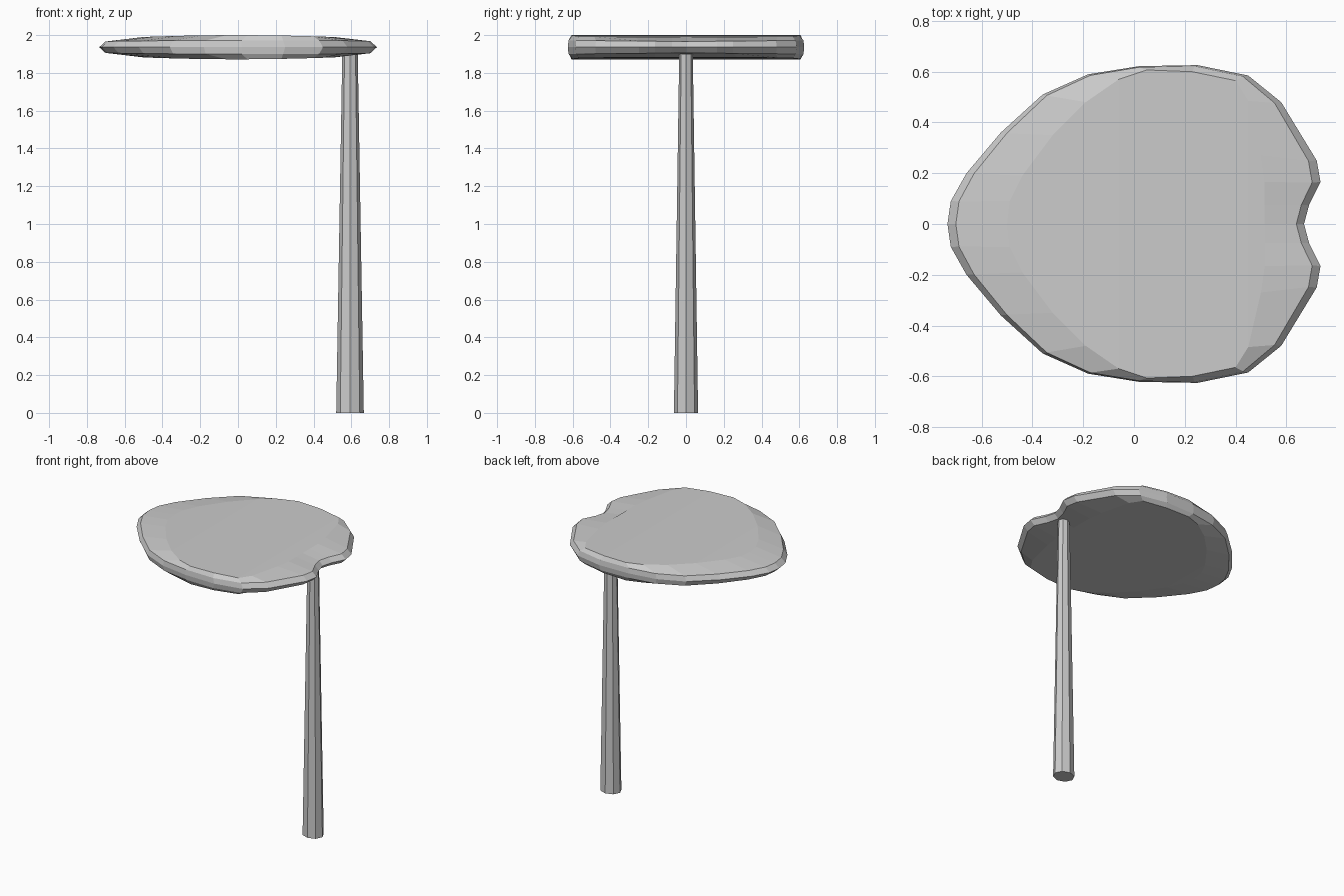
import bpy, bmesh, math

if "Cube" in bpy.data.objects:
    bpy.data.objects.remove(bpy.data.objects["Cube"])

MID_Z = 1.936

# half outlines (y >= 0) running from the leaf tip to the notch
RIM = [(-.735, 0), (-.722, .09), (-.66, .2), (-.525, .36), (-.36, .51), (-.18, .59),
       (.02, .622), (.25, .626), (.45, .585), (.58, .48), (.72, .25), (.735, .165),
       (.69, .075), (.67, 0)]
FACE = [(-.5, 0), (-.49, .09), (-.44, .19), (-.32, .35), (-.19, .48), (-.06, .57),
        (.05, .607), (.23, .6), (.4, .565), (.45, .485), (.5, .27), (.515, .165),
        (.485, .075), (.47, 0)]


def make_object(name, bm):
    bmesh.ops.recalc_face_normals(bm, faces=bm.faces)
    mesh = bpy.data.meshes.new(name)
    bm.to_mesh(mesh)
    bm.free()
    obj = bpy.data.objects.new(name, mesh)
    bpy.context.collection.objects.link(obj)
    return obj


def full_loop(half):
    return half + [(x, -y) for x, y in half[-2:0:-1]]


def bridge(bm, a, b):
    n = len(a)
    for i in range(n):
        j = (i + 1) % n
        bm.faces.new((a[i], a[j], b[j], b[i]))


# Leaf pad: stacked outline rings, gently domed along its length
bm = bmesh.new()
edge = [(x * .955, y * .993) for x, y in RIM]
rings = []
for half, side in ((FACE, -1), (edge, -.5), (RIM, 0), (edge, .5), (FACE, 1)):
    ring = []
    for x, y in full_loop(half):
        if abs(side) == 1:
            h = .064 - .04 * x * x
        else:
            h = .03 + .006 * abs(y) / .62
        s = (side > 0) - (side < 0)
        ring.append(bm.verts.new((x, y, MID_Z + s * h)))
    rings.append(ring)
for a, b in zip(rings, rings[1:]):
    bridge(bm, a, b)
# broad faces closed by strips across the width
for ring in (rings[0], rings[-1]):
    n, last = len(ring), len(FACE) - 1
    for i in range(last):
        quad = [ring[i], ring[i + 1], ring[-(i + 1) % n], ring[-i % n]]
        bm.faces.new(list(dict.fromkeys(quad)))
make_object("leaf_pad", bm)

# Stem: tapered octagonal stalk
bm = bmesh.new()
ends = []
for z, rx, ry in ((0, .073, .064), (1.9, .041, .036)):
    ends.append([bm.verts.new((.593 + rx * math.cos(k * math.pi / 4),
                               ry * math.sin(k * math.pi / 4), z)) for k in range(8)])
bridge(bm, *ends)
for ring in ends:
    bm.faces.new(ring)
make_object("stem", bm)
